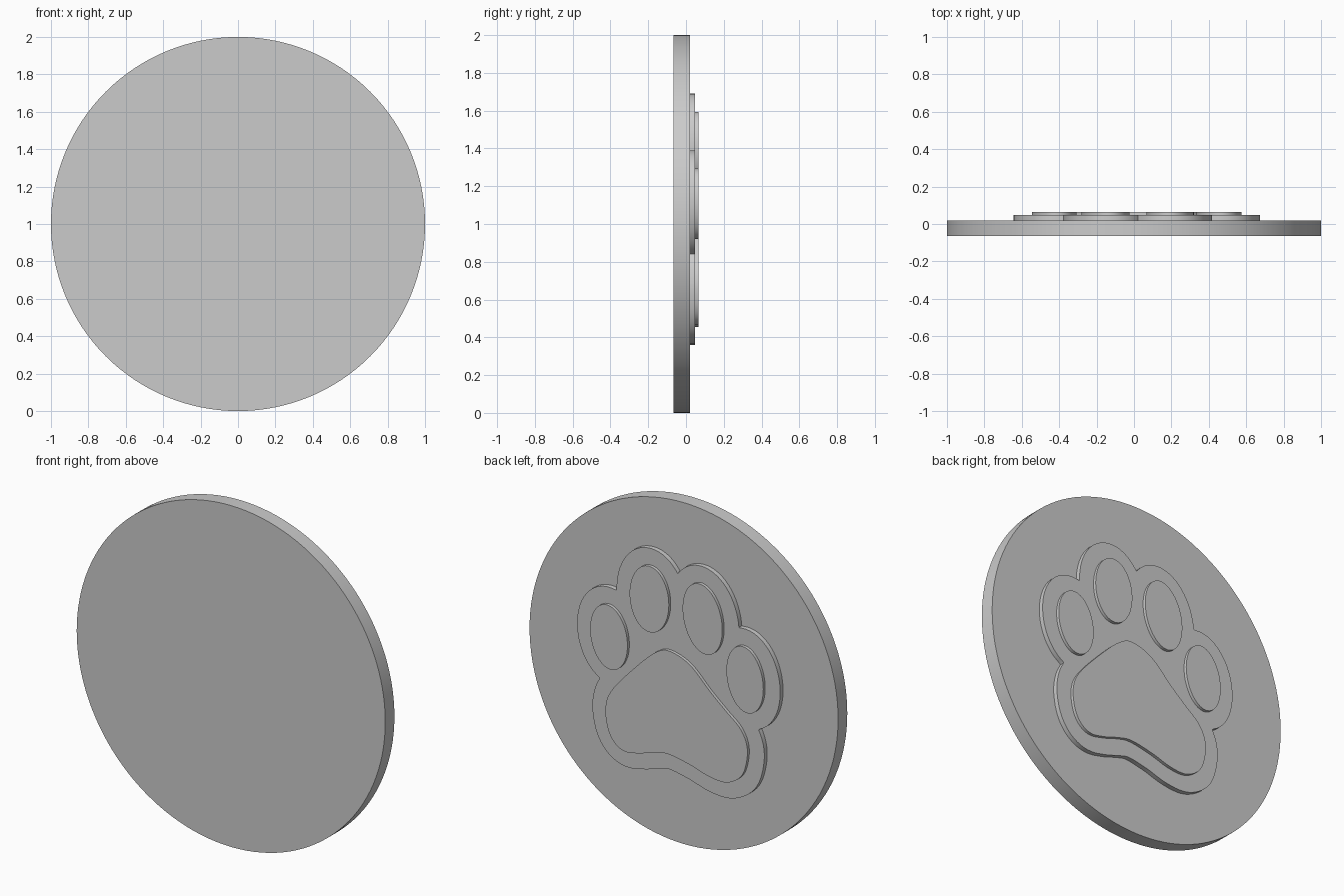
import bpy, bmesh
from math import sin, cos, pi, radians, sqrt
from mathutils import Vector

if "Cube" in bpy.data.objects:
    bpy.data.objects.remove(bpy.data.objects["Cube"], do_unlink=True)

grey = bpy.data.materials.new("plain_grey")
grey.use_nodes = True
colour = (0.6, 0.6, 0.6, 1)
grey.diffuse_color = colour
grey.node_tree.nodes["Principled BSDF"].inputs["Base Color"].default_value = colour


def slab(name, outline, back, front):
    """Extrude a closed (x, z) outline along y."""
    bm = bmesh.new()
    face = bm.faces.new([bm.verts.new((p.x, back, p.y)) for p in outline])
    top = bmesh.ops.extrude_face_region(bm, geom=[face])["geom"]
    verts = [v for v in top if isinstance(v, bmesh.types.BMVert)]
    bmesh.ops.translate(bm, verts=verts, vec=(0, front - back, 0))
    bmesh.ops.recalc_face_normals(bm, faces=bm.faces)
    mesh = bpy.data.meshes.new(name)
    bm.to_mesh(mesh)
    bm.free()
    mesh.materials.append(grey)
    obj = bpy.data.objects.new(name, mesh)
    bpy.context.collection.objects.link(obj)
    bpy.ops.object.select_all(action='DESELECT')
    obj.select_set(True)
    bpy.context.view_layer.objects.active = obj
    bpy.ops.object.shade_smooth_by_angle(angle=radians(30))


def ellipse(x, z, rx, rz, lean=0, count=64):
    """Ellipse leaning towards +x at its top by the given degrees."""
    c, s = cos(radians(lean)), sin(radians(lean))
    pts = []
    for i in range(count):
        a, b = rx * cos(2 * pi * i / count), rz * sin(2 * pi * i / count)
        pts.append(Vector((x + a * c + b * s, z - a * s + b * c)))
    return pts


def smooth_loop(points, steps=6):
    """Closed Catmull-Rom curve through the points."""
    p = [Vector(q) for q in points]
    n, out = len(p), []
    for i in range(n):
        a, b, c, d = (p[(i + k - 1) % n] for k in range(4))
        for j in range(steps):
            t = j / steps
            out.append(0.5 * (2 * b + (c - a) * t + (2 * a - 5 * b + 4 * c - d) * t ** 2
                              + (3 * b - a - 3 * c + d) * t ** 3))
    return out


def border(shapes, centre, gap, count=360):
    """Outer outline at a constant gap around all the shapes."""
    out = []
    for i in range(count):
        ray = Vector((cos(2 * pi * i / count), sin(2 * pi * i / count)))
        reach = 0
        for p in (q - centre for s in shapes for q in s):
            side = p.cross(ray)
            if abs(side) < gap:
                reach = max(reach, p.dot(ray) + sqrt(gap * gap - side * side))
        out.append(centre + ray * reach)
    return out


# Round backing disc
slab("disc", ellipse(0, 1, 1, 1, count=128), -0.065, 0.02)

# Four toe pads and the main pad
toes = {
    "outer_left_toe": ellipse(0.455, 1.107, 0.12, 0.187, 6),
    "inner_left_toe": ellipse(0.193, 1.4, 0.127, 0.193),
    "inner_right_toe": ellipse(-0.152, 1.375, 0.126, 0.203, 9),
    "outer_right_toe": ellipse(-0.427, 1.093, 0.118, 0.192, 7),
}
main_pad = smooth_loop([
    (.06, 1.13), (.15, 1.1), (.28, .98), (.43, .81), (.475, .7), (.464, .58),
    (.42, .5), (.35, .465), (.255, .48), (.16, .51), (.07, .525), (-.07, .5),
    (-.2, .463), (-.31, .46), (-.4, .517), (-.437, .61), (-.44, .71),
    (-.396, .8), (-.3, .88), (-.2, .965), (-.07, 1.085)])

for name, outline in toes.items():
    slab(name, outline, 0.04, 0.065)
slab("main_pad", main_pad, 0.04, 0.065)

# Raised paw base surrounding the pads
slab("paw_base", border([main_pad, *toes.values()], Vector((0.01, 0.95)), 0.097), 0.01, 0.047)
